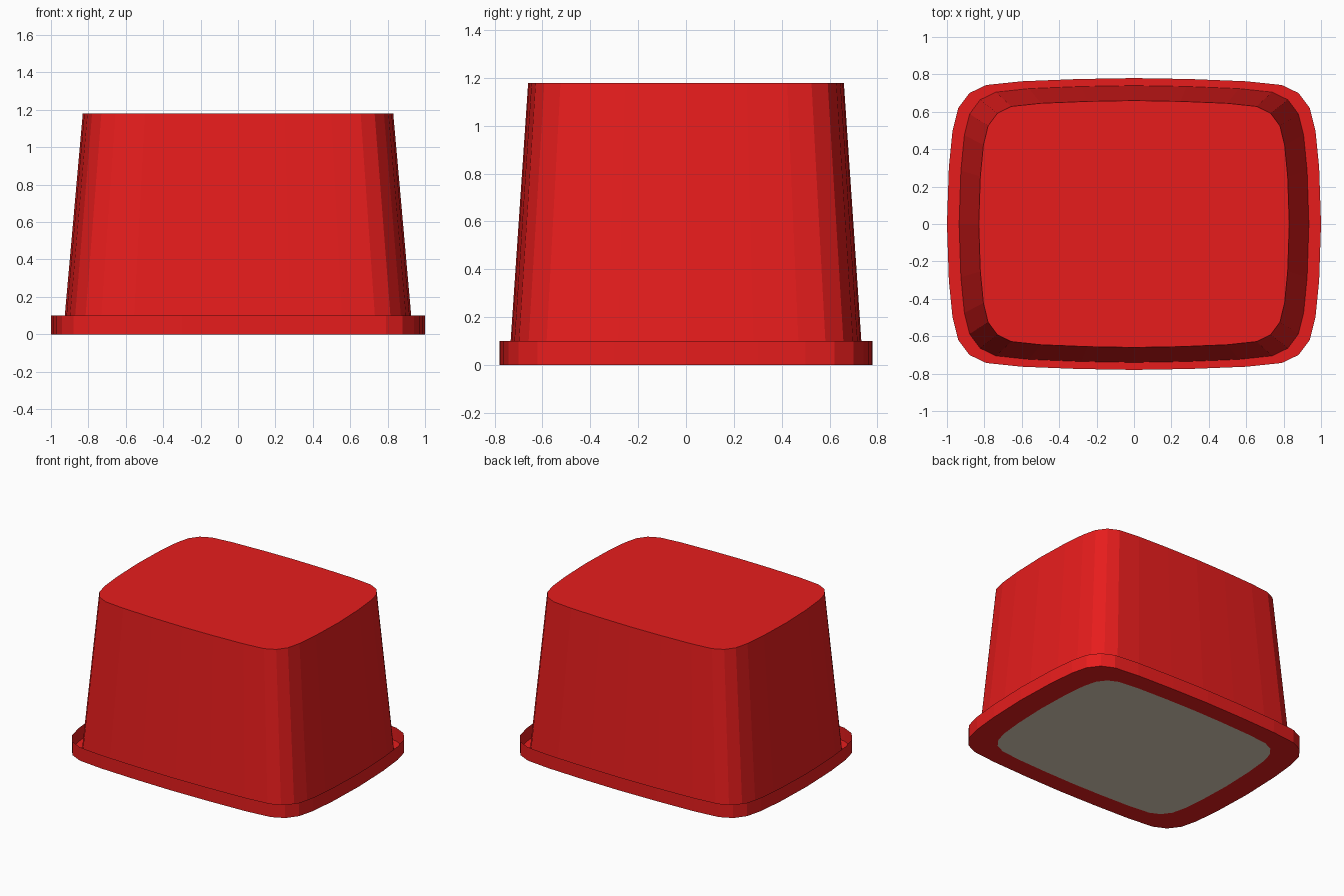
import bpy, bmesh

if "Cube" in bpy.data.objects:
    bpy.data.objects.remove(bpy.data.objects["Cube"])

# Quarter outline of the rim: gently bowed sides with rounded corners
QUARTER = [(1, 0), (.99, .3), (.97, .5), (.94, .62), (.88, .70),
           (.79, .743), (.6, .763), (.3, .775), (0, .78)]


def outline():
    q = QUARTER
    return (q[:-1] + [(-x, y) for x, y in q[:0:-1]]
            + [(-x, -y) for x, y in q[:-1]] + [(x, -y) for x, y in q[:0:-1]])


def material(name, color):
    m = bpy.data.materials.new(name)
    m.diffuse_color = color
    m.use_nodes = True
    m.node_tree.nodes["Principled BSDF"].inputs["Base Color"].default_value = m.diffuse_color
    return m


def loft(name, rings, mat, cap=False, flip=False):
    """Skin rings of (half width, half depth, z); optionally cap the last."""
    bm = bmesh.new()
    loops = [[bm.verts.new((x * hx, y * hy / .78, z)) for x, y in outline()]
             for hx, hy, z in rings]
    n = len(loops[0])
    for a, b in zip(loops, loops[1:]):
        for i in range(n):
            j = (i + 1) % n
            bm.faces.new((a[i], a[j], b[j], b[i]))
    if cap:
        bm.faces.new(loops[-1])
    if flip:
        bmesh.ops.reverse_faces(bm, faces=bm.faces[:])
    mesh = bpy.data.meshes.new(name)
    bm.to_mesh(mesh)
    bm.free()
    mesh.materials.append(mat)
    ob = bpy.data.objects.new(name, mesh)
    bpy.context.collection.objects.link(ob)
    return ob


red = material("red_plastic", (0.8, 0.012, 0.012, 1))
beige = material("beige_base", (0.72, 0.64, 0.5, 1))

# Tapered body with a flat top
loft("body", [(.935, .74, 0), (.83, .66, 1.18)], red, cap=True)

# Thin upright lip around a flat flange, leaving a trough beside the body
loft("rim", [(.82, .645, 0), (1, .78, 0), (1, .78, .1)], red)

# Flat panel closing the underside
loft("base_panel", [(.82, .645, 0)], beige, cap=True, flip=True)
